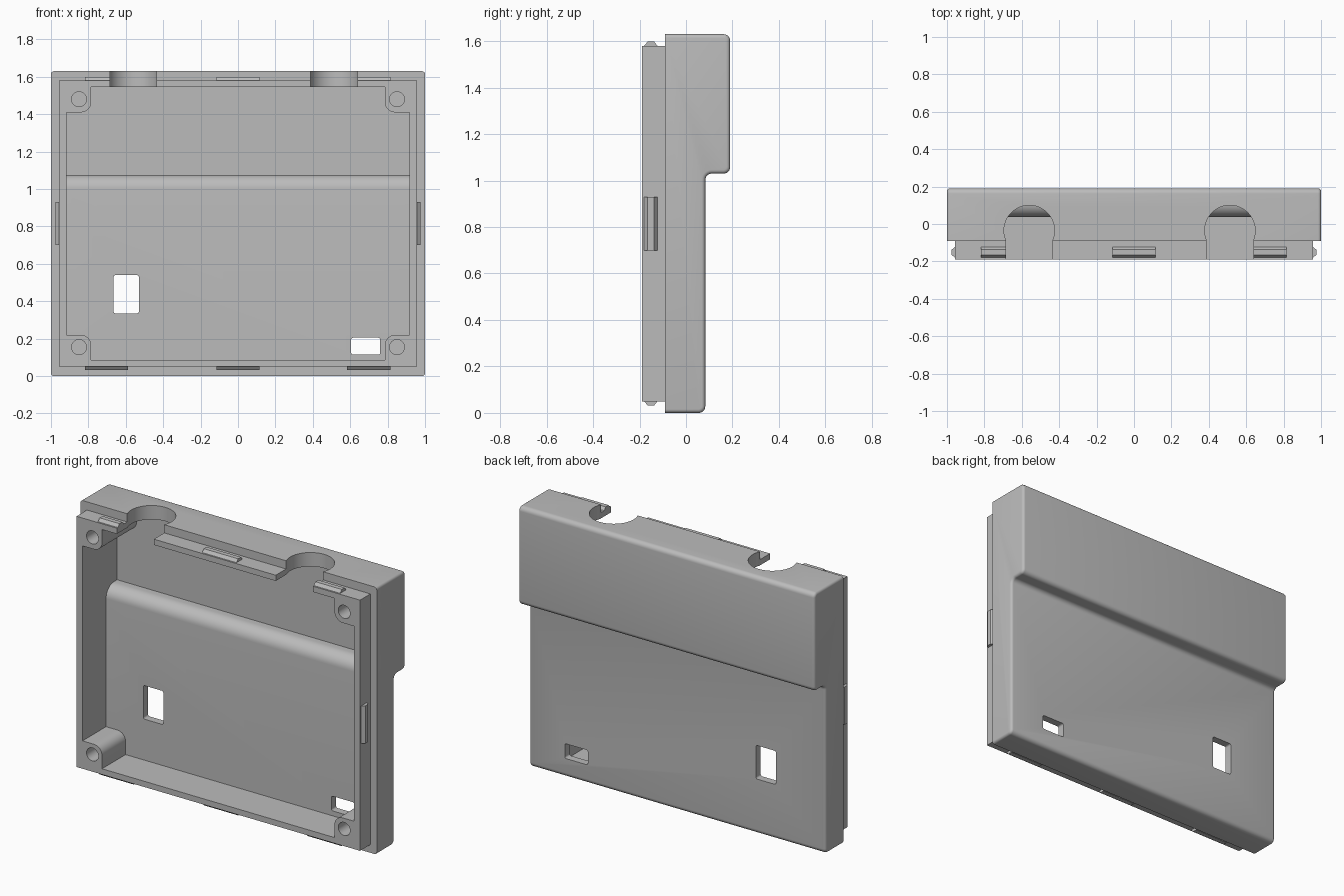
import bpy, bmesh, math

if "Cube" in bpy.data.objects:
    bpy.data.objects.remove(bpy.data.objects["Cube"])

grey = bpy.data.materials.new("light grey plastic")
grey.use_nodes = True
colour = (0.5, 0.5, 0.5, 1)
grey.diffuse_color = colour
grey.node_tree.nodes["Principled BSDF"].inputs["Base Color"].default_value = colour


def prism(name, pts, axis, lo, hi, rounds=()):
    """Extrude a 2D outline along an axis; rounds = (test(a, b), radius, segments) for edges."""
    def place(a, b, t):
        return {"x": (t, a, b), "y": (a, t, b), "z": (a, b, t)}[axis]
    bm = bmesh.new()
    face = bm.faces.new([bm.verts.new(place(a, b, lo)) for a, b in pts])
    grown = bmesh.ops.extrude_face_region(bm, geom=[face])
    shift = place(0, 0, hi - lo)
    bmesh.ops.translate(bm, vec=shift, verts=[g for g in grown["geom"] if isinstance(g, bmesh.types.BMVert)])
    bmesh.ops.recalc_face_normals(bm, faces=bm.faces)
    for test, radius, segments in rounds:
        edges = [e for e in bm.edges if test(e.verts[0].co, e.verts[1].co)]
        bmesh.ops.bevel(bm, geom=edges, offset=radius, segments=segments, profile=0.5, affect="EDGES")
    mesh = bpy.data.meshes.new(name)
    bm.to_mesh(mesh)
    bm.free()
    mesh.materials.append(grey)
    ob = bpy.data.objects.new(name, mesh)
    bpy.context.collection.objects.link(ob)
    return ob


def rect(a0, a1, b0, b1):
    return [(a0, b0), (a1, b0), (a1, b1), (a0, b1)]


def circle(a, b, r, n=48):
    return [(a + r * math.cos(math.tau * i / n), b + r * math.sin(math.tau * i / n)) for i in range(n)]


def combine(target, tool, operation="DIFFERENCE", keep=False):
    mod = target.modifiers.new("combine", "BOOLEAN")
    mod.object, mod.operation, mod.solver = tool, operation, "EXACT"
    bpy.context.view_layer.objects.active = target
    bpy.ops.object.modifier_apply(modifier=mod.name)
    if not keep:
        bpy.data.objects.remove(tool)


def along_x(p, q):
    return abs(p.x - q.x) > 0.1


def along_y(p, q):
    return abs(p.y - q.y) > 0.1


FRONT, SEAM, LOW_BACK, BACK = -0.19, -0.09, 0.083, 0.19
TOP, STEP, WALL = 1.63, 1.03, 0.046

# Stepped outer housing: long edges rounded first, then the two side outlines
outline = [(SEAM, 0), (LOW_BACK, 0), (LOW_BACK, STEP), (BACK, STEP), (BACK, TOP), (SEAM, TOP)]
housing = prism("housing", outline, "x", -1, 1, [
    (lambda p, q: along_x(p, q) and p.y > SEAM + 0.01, 0.028, 6),
    (lambda p, q: abs(p.x - q.x) < 1e-4 and max(p.y, q.y) > SEAM + 0.01, 0.016, 4)])

# Narrower front rim
combine(housing, prism("rim", rect(-0.957, 0.957, 0.05, 1.58), "y", FRONT, -0.05), "UNION")

# Snap clips around the rim
def clip_outline(base, out):
    return [(-0.18, base), (-0.165, base + out * 0.018), (-0.137, base + out * 0.018),
            (-0.123, base), (-0.123, base - out * 0.015), (-0.18, base - out * 0.015)]

for x in (-0.703, 0, 0.7):
    for base, out in ((1.58, 1), (0.05, -1)):
        combine(housing, prism("clip", clip_outline(base, out), "x", x - 0.116, x + 0.116), "UNION")
for s in (-1, 1):
    pts = [(b, a) for a, b in clip_outline(s * 0.957, s)]
    combine(housing, prism("clip", pts, "z", 0.7, 0.93), "UNION")

# Stepped interior, leaving the four corner posts standing
floor, deep = LOW_BACK - WALL, BACK - WALL
ledge = STEP + WALL
hollow = prism("hollow", [(-0.3, 0.085), (floor, 0.085), (floor, ledge), (deep, ledge), (deep, 1.545), (-0.3, 1.545)],
               "x", -0.917, 0.917,
               [(lambda p, q: along_x(p, q) and abs(p.y - floor) < 0.001 and p.z > 1, 0.075, 10)])
for s in (-1, 1):
    for inner, outer in ((1.41, 1.7), (0.22, -0.1)):
        post = prism("post", rect(s * 0.785, s * 1.1, inner, outer), "y", -0.4, 0.3, [
            (lambda p, q: along_y(p, q) and abs(p.x) < 0.8 and abs(p.z - inner) < 0.01, 0.055, 8)])
        combine(hollow, post)
combine(housing, hollow)

# Blind screw holes in the posts
for x in (-0.85, 0.85):
    for z in (0.155, 1.48):
        combine(housing, prism("screw_hole", circle(x, z, 0.04, 32), "y", -0.3, -0.03))

# Cable openings in the top wall: round at the back, straight to the front
for x in (-0.56, 0.513):
    combine(housing, prism("cable_hole", circle(x, -0.035, 0.135), "z", 1.5, 1.75))
    combine(housing, prism("cable_slot", rect(x - 0.125, x + 0.125, -0.4, -0.035), "z", 1.5, 1.75))

# Windows through the back wall
for box in ((-0.665, -0.53, 0.335, 0.54), (0.605, 0.76, 0.115, 0.205)):
    combine(housing, prism("window", rect(*box), "y", -0.02, 0.3, [(along_y, 0.01, 3)]))

# Single material, smooth rounded edges
housing.data.materials.clear()
housing.data.materials.append(grey)
for poly in housing.data.polygons:
    poly.material_index = 0
bpy.ops.object.select_all(action="DESELECT")
housing.select_set(True)
bpy.context.view_layer.objects.active = housing
bpy.ops.object.shade_smooth_by_angle(angle=math.radians(35))
